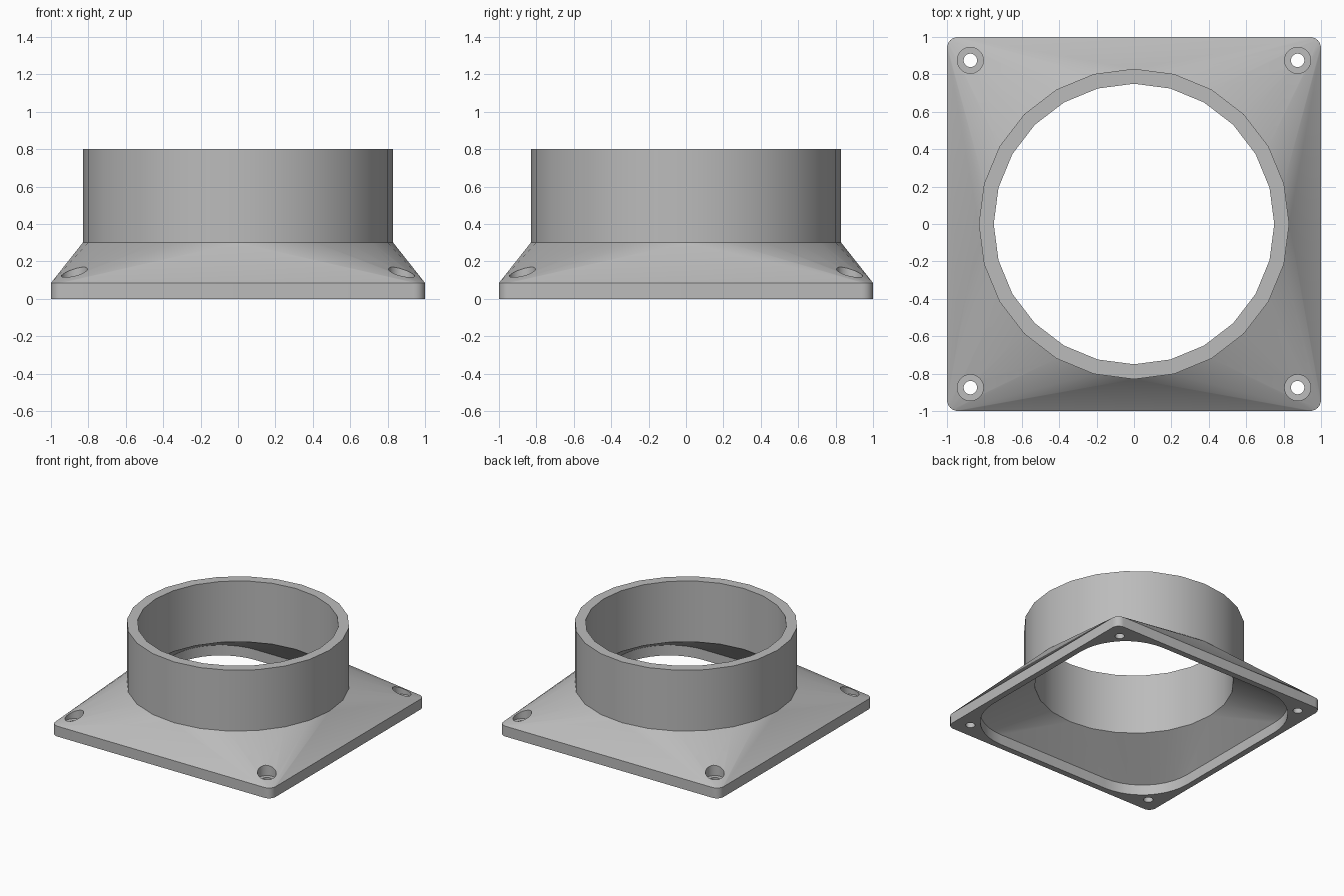
import bpy, bmesh, math
from mathutils import Vector

if "Cube" in bpy.data.objects:
    bpy.data.objects.remove(bpy.data.objects["Cube"])

SIDES = 24        # facets around the round neck
FLARE_Z = 0.085   # top of the square flange
NECK_Z = 0.3      # where the flare meets the neck
HOLE = 0.875      # screw hole offset on both axes

grey = bpy.data.materials.new("light grey plastic")
grey.use_nodes = True
colour = (0.5, 0.5, 0.5, 1)
grey.diffuse_color = colour
grey.node_tree.nodes["Principled BSDF"].inputs["Base Color"].default_value = colour


def rounded_square(half, radius, steps):
    """Outline of a square with rounded corners."""
    points = []
    for corner in range(4):
        middle = math.pi / 4 + corner * math.pi / 2
        cx = math.copysign(half - radius, math.cos(middle))
        cy = math.copysign(half - radius, math.sin(middle))
        for i in range(steps + 1):
            a = (corner + i / steps) * math.pi / 2
            points.append((cx + radius * math.cos(a), cy + radius * math.sin(a)))
    return points


def circle(radius):
    turn = 2 * math.pi / SIDES
    return [(radius * math.cos(i * turn), radius * math.sin(i * turn)) for i in range(SIDES)]


def add_object(name, bm):
    bmesh.ops.recalc_face_normals(bm, faces=bm.faces)
    mesh = bpy.data.meshes.new(name)
    bm.to_mesh(mesh)
    bm.free()
    mesh.materials.append(grey)
    obj = bpy.data.objects.new(name, mesh)
    bpy.context.collection.objects.link(obj)
    return obj


def square_to_round(name, outline, radius, bottom, top):
    """Square skirt, flare hulled up to a circle, then a straight neck."""
    bm = bmesh.new()
    for points, z in ((outline, bottom), (outline, FLARE_Z), (circle(radius), NECK_Z)):
        for x, y in points:
            bm.verts.new((x, y, z))
    bmesh.ops.convex_hull(bm, input=bm.verts)
    bmesh.ops.dissolve_limit(bm, angle_limit=0.002, verts=bm.verts, edges=bm.edges)
    cap = max(bm.faces, key=lambda f: f.calc_center_median().z)
    raised = bmesh.ops.extrude_discrete_faces(bm, faces=[cap])["faces"][0]
    bmesh.ops.translate(bm, verts=raised.verts, vec=Vector((0, 0, top - NECK_Z)))
    return add_object(name, bm)


def screw_cutter(name, radius, bottom, top):
    """Four upright cylinders, one per corner."""
    bm = bmesh.new()
    for sx in (-1, 1):
        for sy in (-1, 1):
            made = bmesh.ops.create_cone(bm, cap_ends=True, segments=SIDES, radius1=radius,
                                         radius2=radius, depth=top - bottom)
            bmesh.ops.translate(bm, verts=made["verts"],
                                vec=Vector((sx * HOLE, sy * HOLE, (top + bottom) / 2)))
    return add_object(name, bm)


# Solid outer body
adapter = square_to_round("duct_adapter", rounded_square(1, 0.06, 6), 0.83, 0, 0.8)

# Hollow inside, screw holes and their recesses
cutters = [
    square_to_round("duct_cutter", rounded_square(0.95, 0.44, 10), 0.75, -0.1, 0.9),
    screw_cutter("screw_hole_cutter", 0.036, -0.1, 0.5),
    screw_cutter("screw_recess_cutter", 0.07, FLARE_Z, 0.5),
]
bpy.context.view_layer.objects.active = adapter
for cutter in cutters:
    cut = adapter.modifiers.new(cutter.name, "BOOLEAN")
    cut.operation = "DIFFERENCE"
    cut.solver = "EXACT"
    cut.object = cutter
    bpy.ops.object.modifier_apply(modifier=cut.name)
    bpy.data.objects.remove(cutter)

# Smooth the curved walls and keep the rims crisp
bpy.ops.object.select_all(action="DESELECT")
adapter.select_set(True)
bpy.ops.object.shade_smooth_by_angle(angle=math.radians(30))
